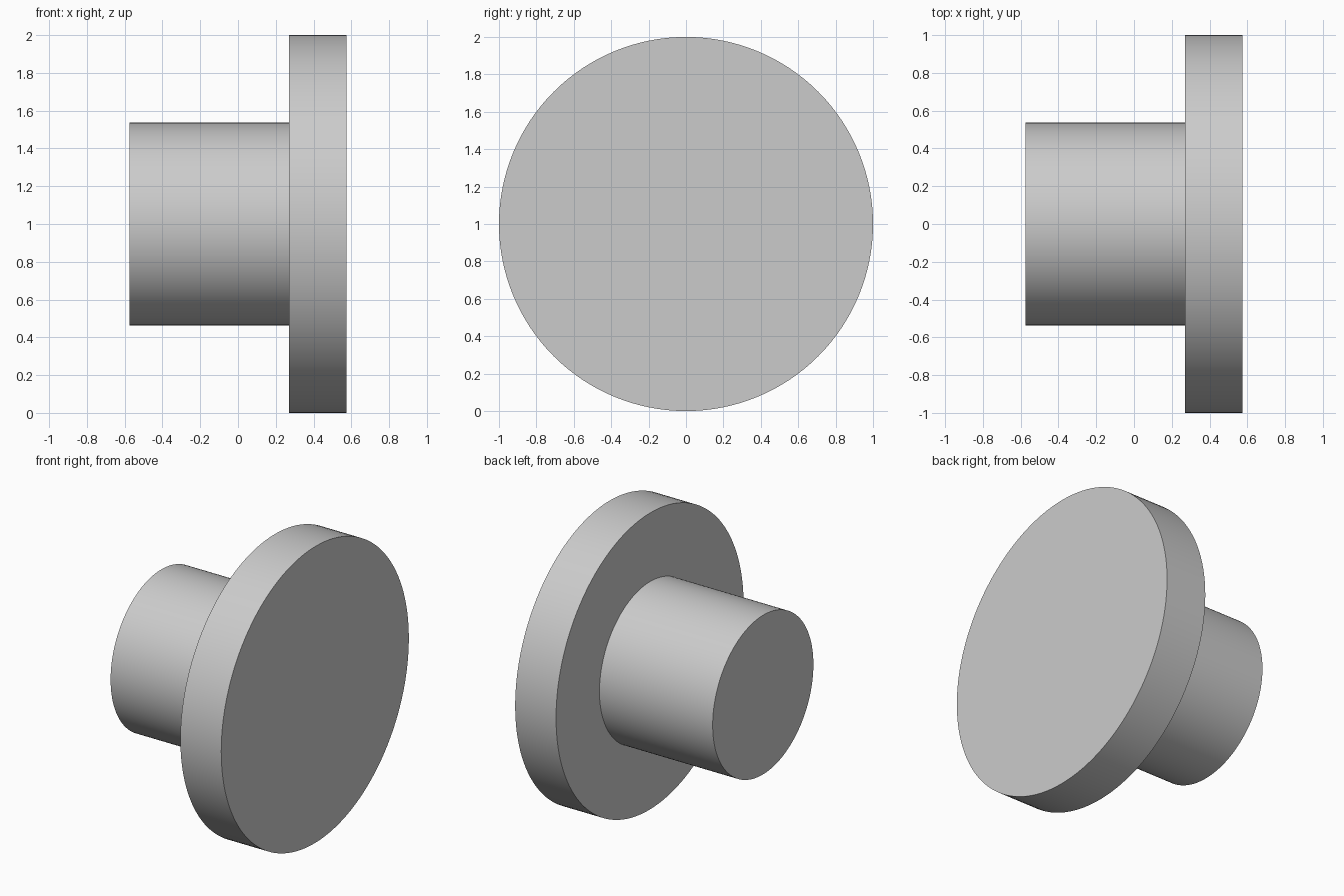
import bpy
import bmesh
import math
from mathutils import Vector

cube = bpy.data.objects.get("Cube")
if cube:
    bpy.data.objects.remove(cube, do_unlink=True)

SEGMENTS = 128
STEM_RADIUS, DISC_RADIUS = 0.537, 1.0
STEM_END, SHOULDER, DISC_FACE = -0.575, 0.27, 0.575

# Plain grey for the whole part
grey = bpy.data.materials.new("light_grey")
grey.use_nodes = True
colour = (0.6, 0.6, 0.6, 1.0)
grey.diffuse_color = colour
grey.node_tree.nodes["Principled BSDF"].inputs["Base Color"].default_value = colour


def lathe_x(name, profile, material):
    """Revolve (x, radius) points around the x axis and cap both ends."""
    bm = bmesh.new()
    rings = []
    for x, radius in profile:
        ring = []
        for i in range(SEGMENTS):
            a = math.tau * i / SEGMENTS
            ring.append(bm.verts.new(Vector((x, radius * math.cos(a), radius * math.sin(a)))))
        rings.append(ring)
    for a, b in zip(rings, rings[1:]):
        for i in range(SEGMENTS):
            j = (i + 1) % SEGMENTS
            bm.faces.new((a[i], a[j], b[j], b[i]))
    bm.faces.new(rings[0])
    bm.faces.new(rings[-1])
    bmesh.ops.recalc_face_normals(bm, faces=bm.faces[:])
    mesh = bpy.data.meshes.new(name)
    bm.to_mesh(mesh)
    bm.free()
    mesh.materials.append(material)
    obj = bpy.data.objects.new(name, mesh)
    bpy.context.collection.objects.link(obj)
    return obj


# Stem and wide disc turned as one solid
body = lathe_x("disc_with_stem", [
    (STEM_END, STEM_RADIUS),
    (SHOULDER, STEM_RADIUS),
    (SHOULDER, DISC_RADIUS),
    (DISC_FACE, DISC_RADIUS),
], grey)
body.location.z = DISC_RADIUS

# Smooth round walls, sharp rims
bpy.ops.object.select_all(action="DESELECT")
body.select_set(True)
bpy.context.view_layer.objects.active = body
bpy.ops.object.shade_smooth_by_angle(angle=math.radians(30))
